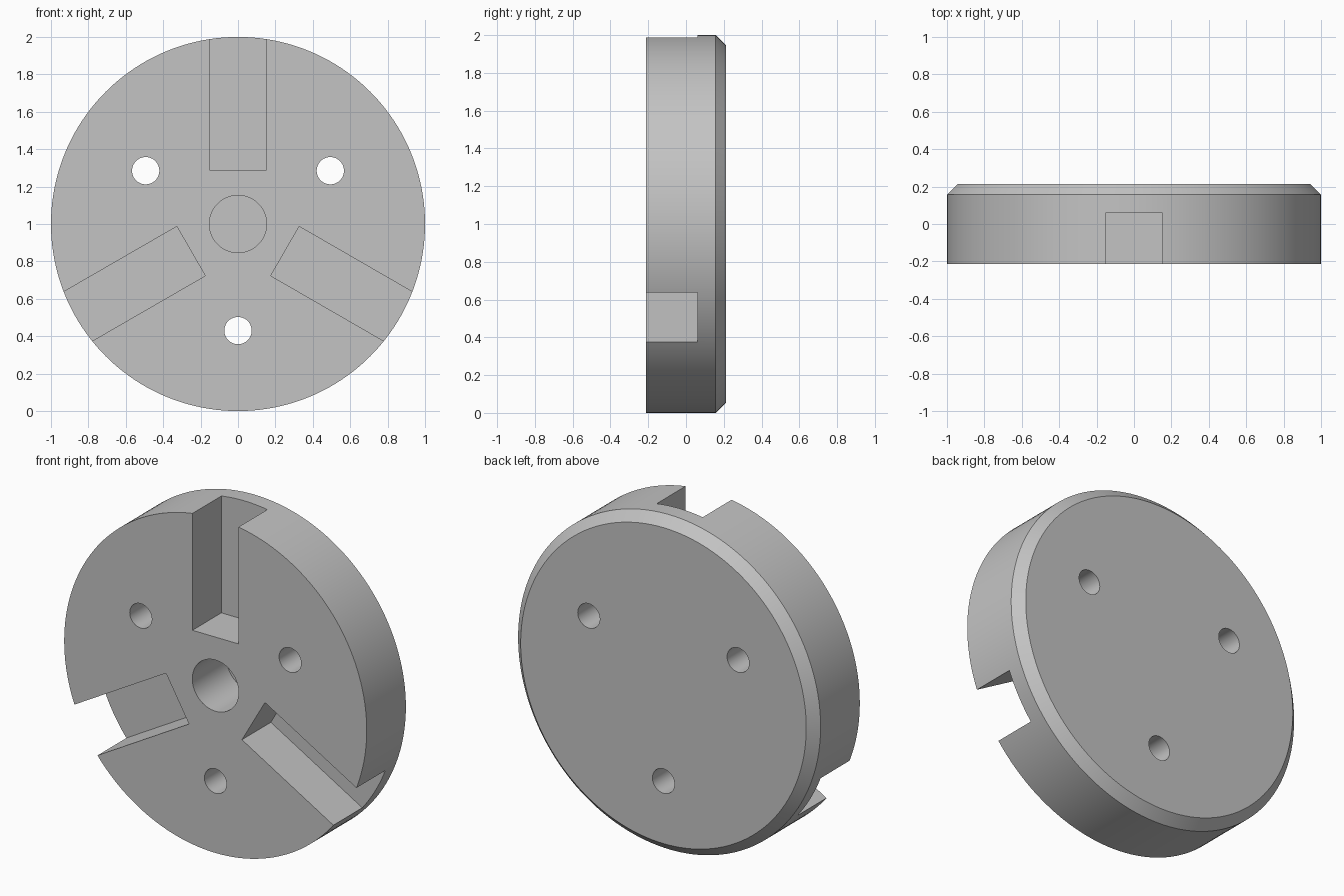
import bpy
import bmesh
import math
from mathutils import Matrix, Vector

cube = bpy.data.objects.get("Cube")
if cube:
    bpy.data.objects.remove(cube, do_unlink=True)

CENTRE = Vector((0, 0, 1))
HALF = 0.213            # half thickness
POCKET_FLOOR = 0.06     # y of the slot floors
FRONT = -0.5            # cutters start well in front of the face

# Material
grey = bpy.data.materials.new("machined grey")
grey.use_nodes = True
colour = (0.55, 0.55, 0.55, 1)
grey.diffuse_color = colour
grey.node_tree.nodes["Principled BSDF"].inputs["Base Color"].default_value = colour


def make_object(name, bm):
    bmesh.ops.recalc_face_normals(bm, faces=bm.faces)
    mesh = bpy.data.meshes.new(name)
    bm.to_mesh(mesh)
    bm.free()
    mesh.materials.append(grey)
    obj = bpy.data.objects.new(name, mesh)
    bpy.context.collection.objects.link(obj)
    return obj


def cylinder(name, radius, y0, y1, x=0, z=1, segments=64, chamfer=0):
    """Cylinder along y, with an optional chamfer on its back rim."""
    bm = bmesh.new()
    place = Matrix.Translation((x, (y0 + y1) / 2, z)) @ Matrix.Rotation(math.pi / 2, 4, 'X')
    bmesh.ops.create_cone(bm, cap_ends=True, segments=segments, radius1=radius,
                          radius2=radius, depth=y1 - y0, matrix=place)
    if chamfer:
        rim = [e for e in bm.edges if all(v.co.y > y1 - 0.001 for v in e.verts)]
        bmesh.ops.bevel(bm, geom=rim, offset=chamfer, segments=1, affect='EDGES')
    return make_object(name, bm)


def slot(name, angle):
    """Radial box open at the front face and the outer rim."""
    bm = bmesh.new()
    inner, outer = 0.29, 1.3
    place = (Matrix.Translation(CENTRE) @ Matrix.Rotation(angle, 4, 'Y')
             @ Matrix.Translation((0, (FRONT + POCKET_FLOOR) / 2, (inner + outer) / 2))
             @ Matrix.Diagonal((0.304, POCKET_FLOOR - FRONT, outer - inner, 1)))
    bmesh.ops.create_cube(bm, size=1, matrix=place)
    return make_object(name, bm)


# Disc body with chamfered back rim
disc = cylinder("chuck_disc", 1, -HALF, HALF, segments=160, chamfer=0.056)

# Blind centre bore, three slots and three through holes between them
cutters = [cylinder("centre_bore_cutter", 0.153, FRONT, 0.11)]
for i in range(3):
    a = i * math.tau / 3
    cutters.append(slot("slot_cutter", a))
    hole = a + math.pi / 3
    cutters.append(cylinder("bolt_hole_cutter", 0.073, FRONT, 0.5,
                            x=0.57 * math.sin(hole), z=1 + 0.57 * math.cos(hole), segments=48))

bpy.ops.object.select_all(action='DESELECT')
bpy.context.view_layer.objects.active = disc
disc.select_set(True)
for cutter in cutters:
    cutter.hide_render = True
    mod = disc.modifiers.new("cut", 'BOOLEAN')
    mod.operation = 'DIFFERENCE'
    mod.solver = 'EXACT'
    mod.object = cutter
    bpy.ops.object.modifier_apply(modifier=mod.name)
    bpy.data.objects.remove(cutter, do_unlink=True)

bpy.ops.object.shade_smooth_by_angle(angle=math.radians(30))
